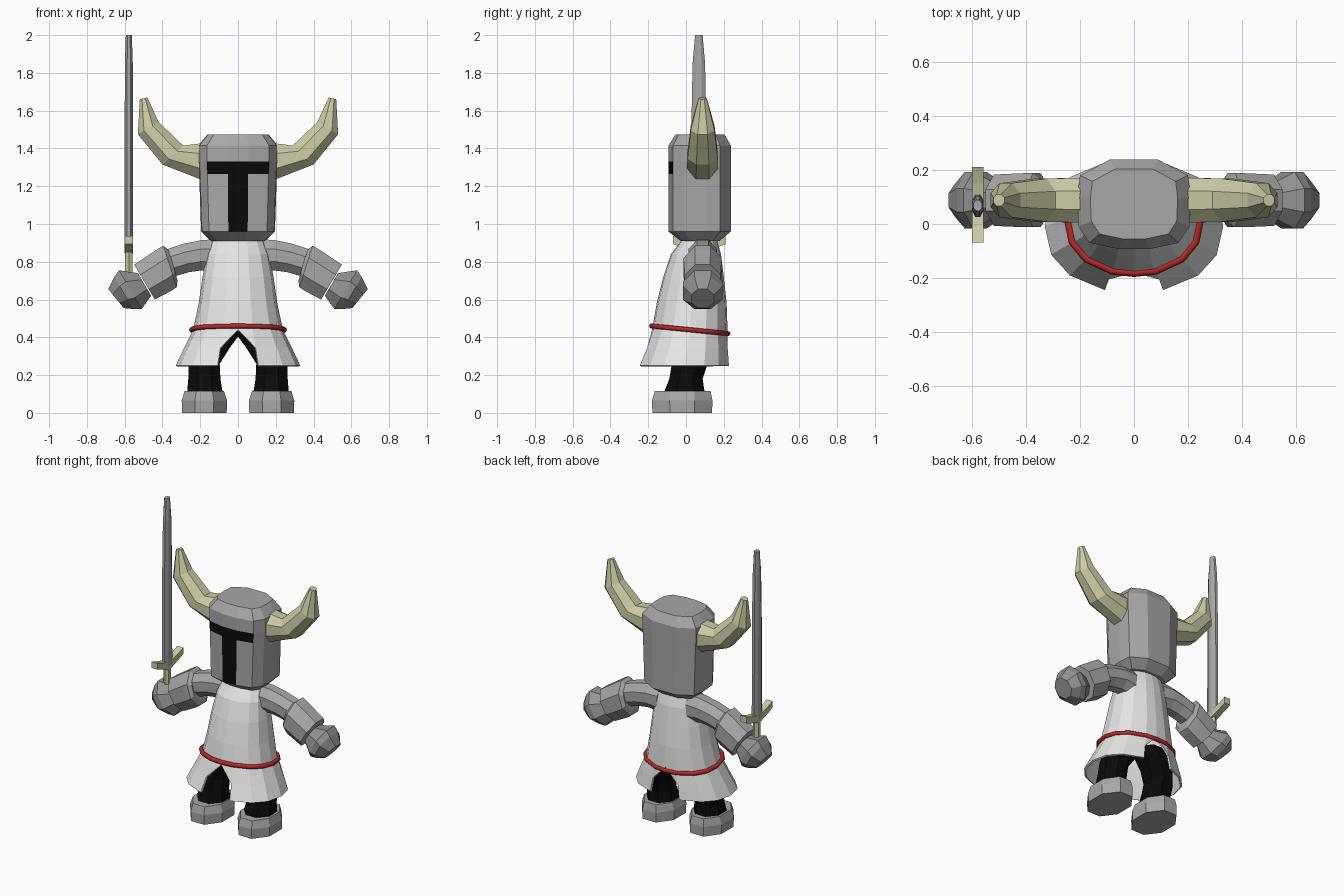
import bpy, bmesh, math
from mathutils import Vector

if "Cube" in bpy.data.objects:
    bpy.data.objects.remove(bpy.data.objects["Cube"])


def material(name, rgb):
    m = bpy.data.materials.new(name)
    m.diffuse_color = (*rgb, 1)
    m.use_nodes = True
    m.node_tree.nodes["Principled BSDF"].inputs["Base Color"].default_value = m.diffuse_color
    return m


STEEL = material("steel grey", (.39, .39, .39))
DARK_STEEL = material("dark steel", (.29, .29, .29))
CLOTH = material("white cloth", (.78, .78, .78))
BONE = material("bone", (.60, .60, .38))
BLACK = material("black", (.003, .003, .003))
RED = material("red", (.48, .02, .02))


def add_object(name, bm, mats, mirror=False):
    bmesh.ops.recalc_face_normals(bm, faces=bm.faces)
    me = bpy.data.meshes.new(name)
    bm.to_mesh(me)
    bm.free()
    for m in mats:
        me.materials.append(m)
    ob = bpy.data.objects.new(name, me)
    bpy.context.collection.objects.link(ob)
    if mirror:
        mod = ob.modifiers.new("mirror", 'MIRROR')
        mod.use_mirror_merge = False
    return ob


def ring(c, u, v, n=8):
    """Polygon around c with flats at distance u and v."""
    c, u, v = Vector(c), Vector(u), Vector(v)
    k = 1 / math.cos(math.pi / n)
    angles = [(i + .5) * 2 * math.pi / n for i in range(n)]
    return [c + (u * math.cos(a) + v * math.sin(a)) * k for a in angles]


def flat_ring(z, cx, cy, rx, ry, n=8):
    return ring((cx, cy, z), (rx, 0, 0), (0, ry, 0), n)


def pair_ring(top, bottom, cy, ry, n=8):
    """Ring spanning two points of the front outline, ry deep."""
    t, b = Vector((top[0], cy, top[1])), Vector((bottom[0], cy, bottom[1]))
    return ring((t + b) / 2, (t - b) / 2, (0, ry, 0), n)


def loft_mesh(rings):
    bm = bmesh.new()
    vs = [[bm.verts.new(p) for p in r] for r in rings]
    n = len(vs[0])
    for a, b in zip(vs, vs[1:]):
        for i in range(n):
            j = (i + 1) % n
            bm.faces.new((a[i], a[j], b[j], b[i]))
    bm.faces.new(vs[0])
    bm.faces.new(vs[-1])
    return bm


def loft(name, rings, mat, mirror=False):
    return add_object(name, loft_mesh(rings), [mat], mirror)


# Helmet with T-shaped visor cut into its front faces
half = [(.055, -.093), (.165, -.07), (.205, -.01), (.21, .10), (.20, .18), (.09, .238)]
section = half + [(-x, y) for x, y in reversed(half)]
levels = [(.91, .68, .62), (.96, .93, 1), (1.265, .98, 1), (1.33, 1, 1),
          (1.415, 1, 1), (1.475, .77, .78)]
bm = loft_mesh([[Vector((x * sx, .08 + (y - .08) * sy, z)) for x, y in section]
                for z, sx, sy in levels])
for f in bm.faces:
    c = f.calc_center_median()
    bar = 1.265 < c.z < 1.33 and abs(c.x) < .14
    slot = .96 < c.z < 1.33 and abs(c.x) < .03
    if c.y < -.05 and (bar or slot):
        f.material_index = 1
add_object("helmet", bm, [STEEL, BLACK])

# Horns
loft("horns", [pair_ring((.17, 1.43), (.17, 1.225), .088, .083),
               pair_ring((.29, 1.415), (.40, 1.315), .088, .08),
               pair_ring((.42, 1.54), (.53, 1.475), .088, .063),
               pair_ring((.48, 1.67), (.52, 1.66), .088, .022)], BONE, True)

# Tunic: open skirt with a slit at front and back
N = 16
ANG = [i * 2 * math.pi / N for i in range(N)]
for k, s in ((1, 1), (7, -1), (9, 1), (15, -1)):
    ANG[k] -= s * math.radians(4.5)


def body_ring(z, hx, yf, yb):
    pts = []
    for a in ANG:
        c, s = math.cos(a), math.sin(a)
        y = (yf + yb) / 2 - math.copysign(abs(c) ** .88, c) * (yb - yf) / 2
        pts.append(Vector((hx * math.copysign(abs(s) ** .95, s), y, z)))
    return pts


tunic_levels = [(.93, .13, -.01, .16), (.84, .165, -.08, .185), (.72, .188, -.12, .20),
                (.58, .208, -.155, .215), (.44, .238, -.18, .22),
                (.345, .285, -.215, .23), (.25, .33, -.255, .238)]
bm = bmesh.new()
rows = [[bm.verts.new(p) for p in body_ring(*lv)] for lv in tunic_levels]
bm.faces.new(rows[0])
for r, (a, b) in enumerate(zip(rows, rows[1:])):
    for i in range(N):
        j = (i + 1) % N
        beside_slit = i in (0, 7, 8, 15)
        if r < 4 or not beside_slit:
            bm.faces.new((a[i], a[j], b[j], b[i]))
        elif r == 4:
            bm.faces.new((a[i], a[j], b[j] if i in (0, 8) else b[i]))
for v in [v for v in bm.verts if not v.link_faces]:
    bm.verts.remove(v)
tunic = add_object("tunic", bm, [CLOTH])
solid = tunic.modifiers.new("thickness", 'SOLIDIFY')
solid.thickness = .012
solid.offset = -1

# Belt: tilted cord around the waist
cu = bpy.data.curves.new("belt", 'CURVE')
cu.dimensions = '3D'
cu.bevel_depth = .014
cu.bevel_resolution = 1
sp = cu.splines.new('POLY')
pts = body_ring(.44, .246, -.182, .222)
sp.points.add(len(pts) - 1)
for p, co in zip(sp.points, pts):
    p.co = (co.x, co.y, .442 - .1 * co.y, 1)
sp.use_cyclic_u = True
cu.materials.append(RED)
bpy.context.collection.objects.link(bpy.data.objects.new("belt", cu))

# Arms, cuffs and fists
AY = .088
loft("arms", [pair_ring((.10, .92), (.12, .74), AY, .07),
              pair_ring((.19, .915), (.19, .755), AY, .075),
              pair_ring((.29, .895), (.26, .745), AY, .073),
              pair_ring((.38, .865), (.33, .725), AY, .072),
              pair_ring((.44, .82), (.38, .69), AY, .07)], STEEL, True)
loft("cuffs", [pair_ring((.365, .86), (.32, .70), AY, .08),
               pair_ring((.395, .885), (.325, .665), AY, .1),
               pair_ring((.43, .865), (.35, .648), AY, .1),
               pair_ring((.55, .785), (.44, .60), AY, .095)], STEEL, True)
loft("fists", [pair_ring((.53, .74), (.46, .62), AY, .06),
               pair_ring((.63, .755), (.51, .55), AY, .105),
               pair_ring((.655, .72), (.555, .55), AY, .105),
               pair_ring((.687, .655), (.605, .555), AY, .06)], DARK_STEEL, True)

# Legs and boots
loft("legs", [flat_ring(.10, .175, -.01, .095, .11), flat_ring(.18, .178, 0, .085, .088),
              flat_ring(.26, .18, .02, .083, .095), flat_ring(.35, .14, .045, .1, .1),
              flat_ring(.43, .08, .05, .1, .1)], BLACK, True)
loft("boots", [flat_ring(0, .178, -.02, .118, .158), flat_ring(.065, .178, -.02, .12, .16),
               flat_ring(.115, .178, -.018, .104, .148)], STEEL, True)

# Sword: blade, curved guard and grip
SX, SY = -.578, .068
loft("sword_blade", [flat_ring(.87, SX, SY, .022, .042), flat_ring(1.5, SX, SY, .022, .04),
                     flat_ring(1.85, SX, SY, .021, .033), flat_ring(2.0, SX, SY, .016, .02)], STEEL)
guard = [(-.068, .915, .022), (-.01, .893, .022), (.07, .87, .026), (.15, .893, .022), (.21, .915, .022)]
loft("sword_guard", [ring((SX, y, z), (.022, 0, 0), (0, 0, h), 4) for y, z, h in guard], BONE)
loft("sword_grip", [flat_ring(.88, SX, SY, .02, .022, 6), flat_ring(.76, SX, SY, .019, .02, 6),
                    flat_ring(.66, SX, SY + .01, .019, .02, 6)], BONE)
